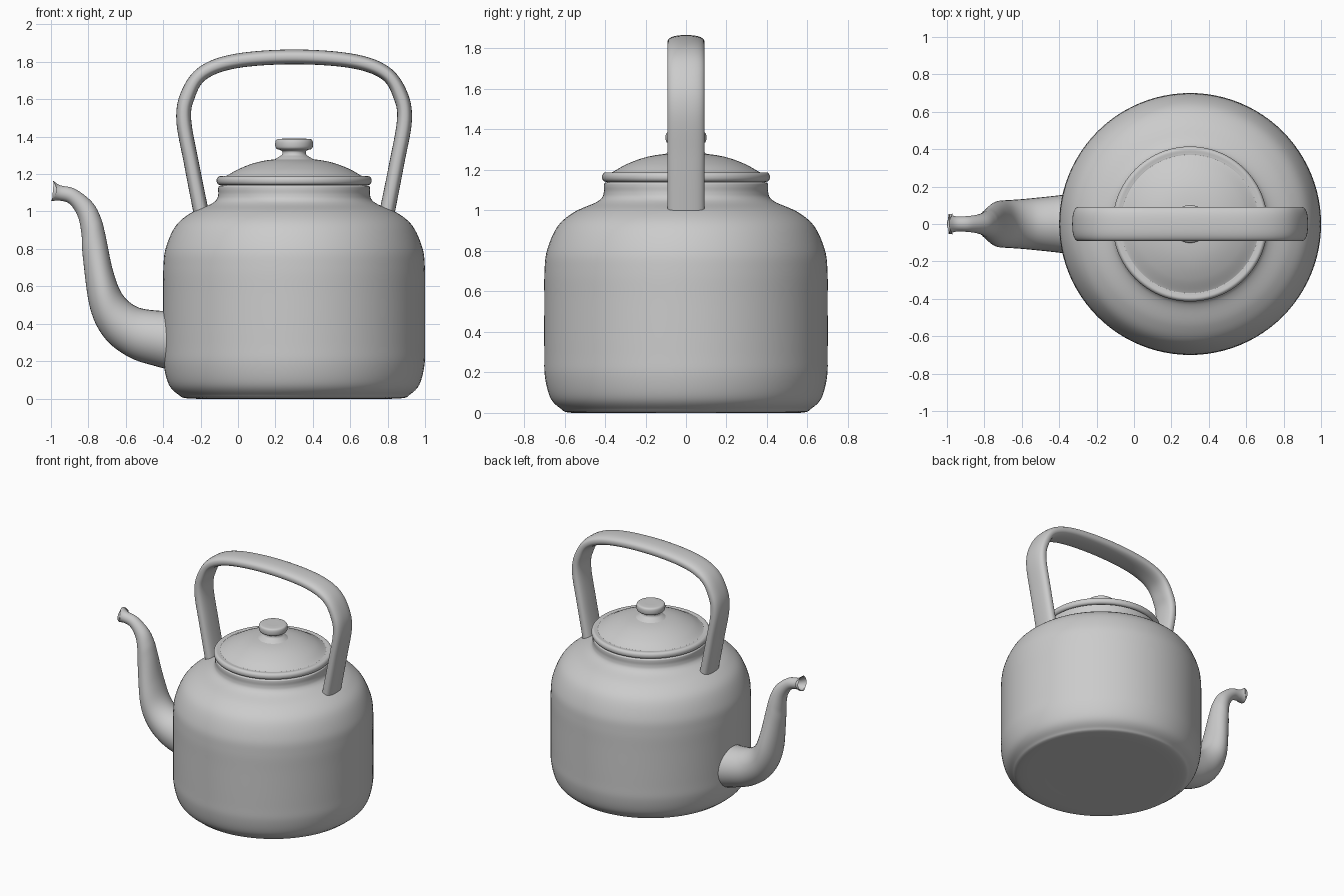
import bpy, bmesh
from math import sin, cos, pi, copysign
from mathutils import Vector

if "Cube" in bpy.data.objects:
    bpy.data.objects.remove(bpy.data.objects["Cube"])

CX = 0.3  # axis of the body


def smooth(points, n=6):
    """Catmull-Rom curve through 2D points; a repeated point gives a sharp corner."""
    p = [Vector(q) for q in points]
    p = [2 * p[0] - p[1]] + p + [2 * p[-1] - p[-2]]
    out = []
    for i in range(1, len(p) - 2):
        a, b, c, d = p[i - 1:i + 3]
        if (b - c).length < 1e-6:
            continue
        for k in range(n):
            t = k / n
            out.append(0.5 * (2 * b + (c - a) * t + (2 * a - 5 * b + 4 * c - d) * t * t
                              + (3 * b - a - 3 * c + d) * t ** 3))
    return out + [p[-2]]


def skin(name, rings, cap_start=False, cap_end=False):
    bm = bmesh.new()
    vs = [[bm.verts.new(co) for co in r] for r in rings]
    n = len(vs[0])
    for a, b in zip(vs, vs[1:]):
        for i in range(n):
            j = (i + 1) % n
            bm.faces.new((a[i], a[j], b[j], b[i]))
    if cap_start:
        bm.faces.new(vs[0])
    if cap_end:
        bm.faces.new(vs[-1])
    bmesh.ops.recalc_face_normals(bm, faces=bm.faces)
    me = bpy.data.meshes.new(name)
    bm.to_mesh(me)
    bm.free()
    ob = bpy.data.objects.new(name, me)
    bpy.context.collection.objects.link(ob)
    bpy.ops.object.select_all(action='DESELECT')
    ob.select_set(True)
    bpy.context.view_layer.objects.active = ob
    bpy.ops.object.shade_smooth_by_angle(angle=0.7)
    return ob


def lathe(name, profile, seg=96):
    rings = [[(CX + r * cos(2 * pi * i / seg), r * sin(2 * pi * i / seg), z)
              for i in range(seg)] for r, z in smooth(profile)]
    return skin(name, rings, True, True)


def sweep_rings(outer, inner, width=None, power=2.0, seg=32):
    """Rings in the xz plane spanning outer/inner outlines; width is the half width in y."""
    rings = []
    for o, i in zip(smooth(outer, 8), smooth(inner, 8)):
        c, h = (o + i) / 2, (o - i) / 2
        w = width or h.length
        ring = []
        for k in range(seg):
            a = 2 * pi * k / seg
            u = copysign(abs(cos(a)) ** (2 / power), cos(a))
            v = copysign(abs(sin(a)) ** (2 / power), sin(a))
            ring.append(Vector((c.x + h.x * u, w * v, c.y + h.y * u)))
        rings.append(ring)
    return rings


# Body with rounded base, shoulder and neck
lathe("body", [(0.3, 0), (0.56, 0), (0.62, 0.022), (0.67, 0.075), (0.697, 0.18), (0.7, 0.3),
               (0.7, 0.55), (0.699, 0.7), (0.686, 0.805), (0.633, 0.923), (0.55, 0.993),
               (0.45, 1.037), (0.416, 1.062), (0.406, 1.09), (0.406, 1.12), (0.402, 1.135),
               (0.38, 1.142)])

# Lid with rolled rim and low dome
lathe("lid", [(0.37, 1.14), (0.40, 1.142), (0.413, 1.155), (0.413, 1.175), (0.40, 1.188),
              (0.375, 1.187), (0.362, 1.19), (0.30, 1.225), (0.225, 1.255), (0.15, 1.273),
              (0.05, 1.284)])

# Knob on its flared stem
lathe("lid_knob", [(0.11, 1.275), (0.085, 1.29), (0.066, 1.303), (0.063, 1.32), (0.075, 1.329),
                   (0.092, 1.334), (0.1, 1.347), (0.1, 1.373), (0.09, 1.386), (0.06, 1.389),
                   (0.03, 1.389)])

# Carrying handle: half outlines relative to the body axis, mirrored
half_out = [(-0.532, 0.96), (-0.588, 1.25), (-0.63, 1.49), (-0.602, 1.645), (-0.506, 1.773),
            (-0.32, 1.842)]
half_in = [(-0.448, 0.96), (-0.507, 1.25), (-0.55, 1.49), (-0.532, 1.605), (-0.468, 1.708),
           (-0.30, 1.767)]


def mirrored(half, top):
    pts = half + [(0, top)] + [(-x, z) for x, z in reversed(half)]
    return [(x + CX, z) for x, z in pts]


skin("handle", sweep_rings(mirrored(half_out, 1.866), mirrored(half_in, 1.787), 0.092, 2.6),
     True, True)

# Tapering swan-neck spout, open at the lip with a thin wall
spout_top = [(-0.34, 0.47), (-0.43, 0.47), (-0.54, 0.49), (-0.62, 0.56), (-0.67, 0.69),
             (-0.71, 0.88), (-0.735, 0.97), (-0.78, 1.05), (-0.87, 1.12), (-0.95, 1.14),
             (-0.99, 1.165)]
spout_low = [(-0.34, 0.15), (-0.43, 0.17), (-0.58, 0.22), (-0.71, 0.32), (-0.79, 0.48),
             (-0.83, 0.76), (-0.836, 0.87), (-0.855, 0.97), (-0.90, 1.04), (-0.955, 1.058),
             (-1.0, 1.055)]
rings = sweep_rings(spout_top, spout_low)
for v in rings[-1]:  # saddle-shaped lip
    v.x += 0.025 * (abs(v.y) / 0.055) ** 2
inner = []
for r in rings[:-41:-1]:
    c = sum(r, Vector()) / len(r)
    inner.append([c + (v - c) * 0.9 for v in r])
skin("spout", rings + inner)
